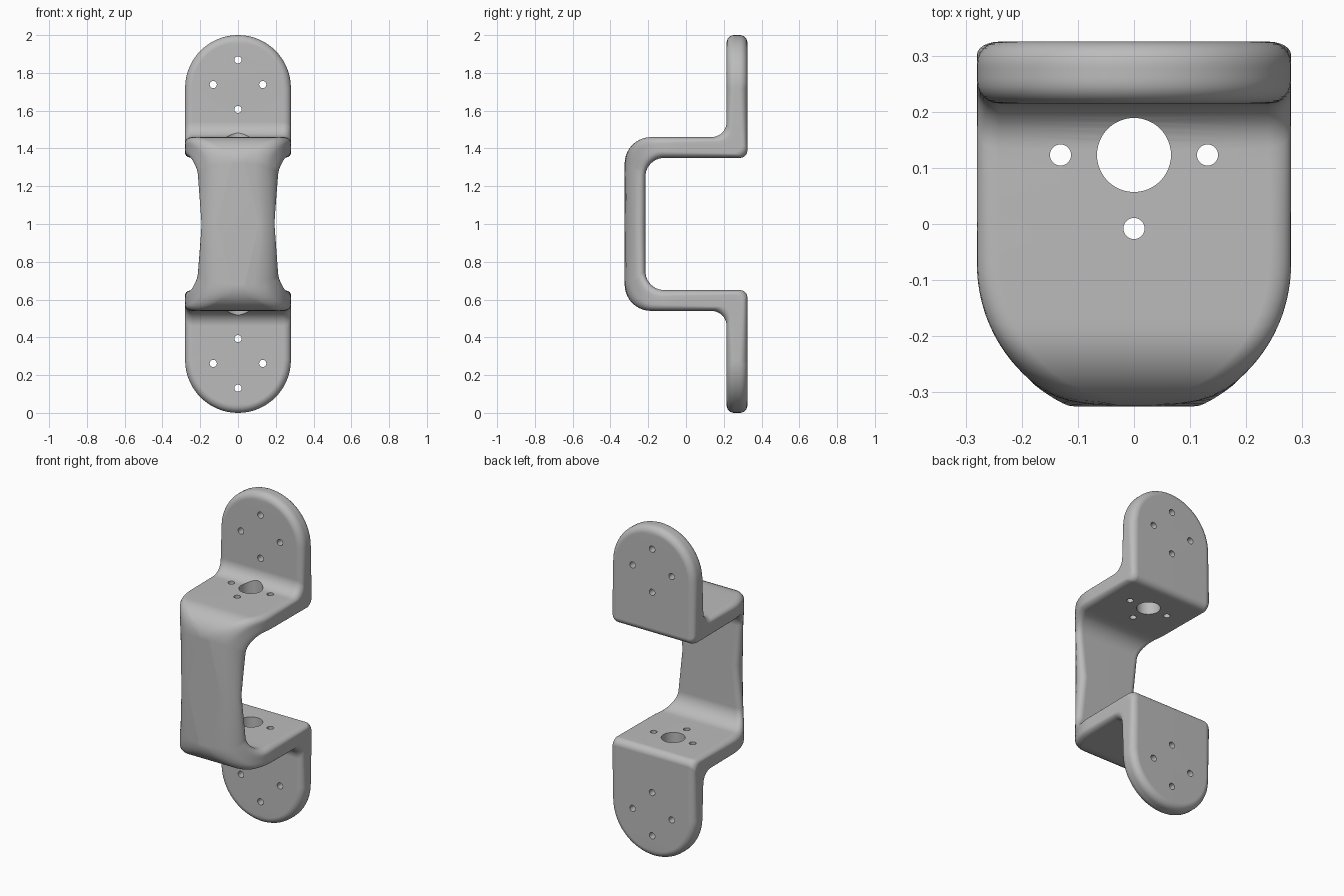
import bpy, bmesh
from math import sin, cos, pi, sqrt
from mathutils import Matrix, Vector

if "Cube" in bpy.data.objects:
    bpy.data.objects.remove(bpy.data.objects["Cube"])

HALF = 0.28        # half width and end radius
EDGE = 0.04        # edge rounding
TAPER_Y = -0.07    # shelf outline starts to round in front of this
END_Z = 2 - HALF
FRONT, BACK, THICK = -0.325, 0.325, 0.11
SHELF = 1.46
ARC = 10


def arc(cy, cz, r, a0, a1):
    return [Vector((0, cy + r * cos(a), cz + r * sin(a)))
            for a in (a0 + (a1 - a0) * i / ARC for i in range(ARC + 1))]


def side_line(y_bar, z_shelf, y_plate, r1, r2):
    """Upper half of one side of the bent sheet: bar, shelf, plate."""
    first = arc(y_bar + r1, z_shelf - r1, r1, pi, pi / 2)
    last = arc(y_plate - r2, z_shelf + r2, r2, -pi / 2, 0)
    shelf = [first[-1].lerp(last[0], i / 14) for i in range(1, 14)]
    return [Vector((0, y_bar, 1))] + first + shelf + last + [Vector((0, y_plate, END_Z))]


def chord(radius, y):
    d = min(y - TAPER_Y, 0)
    return sqrt(max(radius * radius - d * d, 0))


def bulge(n, m):
    return sqrt(max(EDGE * EDGE - (n - m) ** 2, 0))


def depths(t):
    """Sample depths across the sheet, dense at the rounded edges."""
    low = [EDGE * (1 - cos(pi / 2 * i / 6)) for i in range(7)]
    mid = [EDGE + (t - 2 * EDGE) * i / 4 for i in range(1, 4)]
    return low + mid + [t - n for n in reversed(low)]


def section(inner, outer):
    """Right edge of a cross-section, rounded by a rolling ball."""
    t = (outer - inner).length
    across = (outer - inner) / t
    flat = min(1, abs(across.z) * 1.18)
    pts = []
    for n in depths(t):
        p = inner + across * n
        near = min(max(n, EDGE), t - EDGE)
        centres = [EDGE + (t - 2 * EDGE) * i / 16 for i in range(17)] + [near]
        ball = max(chord(HALF - EDGE, (inner + across * m).y) + bulge(n, m)
                   for m in centres if abs(n - m) <= EDGE + 1e-6)
        swept = chord(HALF - EDGE + bulge(n, near), p.y)
        p.x = ball + (swept - ball) * flat
        pts.append(p)
    return pts


def end_section(angle):
    """Right edge of a cross-section in the round end of the plate."""
    pts = []
    for n in depths(THICK):
        near = min(max(n, EDGE), THICK - EDGE)
        rad = HALF - EDGE + bulge(n, near)
        pts.append(Vector((rad * cos(angle), BACK - n, END_Z + rad * sin(angle))))
    return pts


# Bent bracket body
outer_side = side_line(FRONT, SHELF, BACK - THICK, 0.14, 0.08)
inner_side = side_line(FRONT + THICK, SHELF - THICK, BACK, 0.10, 0.04)
half = [section(i, o) for i, o in zip(inner_side, outer_side)]
half += [end_section(pi / 2 * i / 16) for i in range(1, 17)]
lower = [[Vector((p.x, p.y, 2 - p.z)) for p in s] for s in reversed(half[1:])]

bm = bmesh.new()
rings = []
for s in lower + half:
    loop = s + [Vector((-p.x, p.y, p.z)) for p in reversed(s)]
    rings.append([bm.verts.new(p) for p in loop])
for a, b in zip(rings, rings[1:]):
    for i in range(len(a)):
        j = (i + 1) % len(a)
        bm.faces.new((a[i], a[j], b[j], b[i]))
bmesh.ops.remove_doubles(bm, verts=bm.verts, dist=1e-5)
bmesh.ops.dissolve_degenerate(bm, edges=bm.edges, dist=1e-6)
bmesh.ops.recalc_face_normals(bm, faces=bm.faces)


def make_object(name, mesh):
    data = bpy.data.meshes.new(name)
    mesh.to_mesh(data)
    mesh.free()
    ob = bpy.data.objects.new(name, data)
    bpy.context.collection.objects.link(ob)
    return ob


bracket = make_object("bracket", bm)

# Screw holes and cable holes
cut = bmesh.new()


def drill(x, y, z, radius, length, turn, sides=32):
    bmesh.ops.create_cone(cut, cap_ends=True, segments=sides, radius1=radius,
                          radius2=radius, depth=length,
                          matrix=Matrix.Translation((x, y, z)) @ Matrix.Rotation(turn, 4, "X"))


for z in (0.262, 1.738):
    for dx, dz in ((0.131, 0), (-0.131, 0), (0, 0.131), (0, -0.131)):
        drill(dx, 0.27, z + dz, 0.019, 0.3, pi / 2, 20)
drill(0, 0.123, 1, 0.066, 1.2, 0, 48)
for x, y in ((0.131, 0.123), (-0.131, 0.123), (0, -0.008)):
    drill(x, y, 1, 0.019, 1.2, 0, 20)
cutter = make_object("hole_cutter", cut)
cutter.hide_render = True

mod = bracket.modifiers.new("holes", "BOOLEAN")
mod.operation = "DIFFERENCE"
mod.solver = "EXACT"
mod.object = cutter
bpy.ops.object.select_all(action="DESELECT")
bracket.select_set(True)
bpy.context.view_layer.objects.active = bracket
bpy.ops.object.modifier_apply(modifier="holes")
bpy.data.objects.remove(cutter)

# Grey finish
grey = bpy.data.materials.new("plain_grey")
grey.use_nodes = True
colour = (0.5, 0.5, 0.5, 1)
grey.diffuse_color = colour
grey.node_tree.nodes["Principled BSDF"].inputs["Base Color"].default_value = colour
bracket.data.materials.clear()
bracket.data.materials.append(grey)

bpy.ops.object.shade_smooth_by_angle(angle=0.6)
bracket.modifiers.new("even_shading", "WEIGHTED_NORMAL").keep_sharp = True
